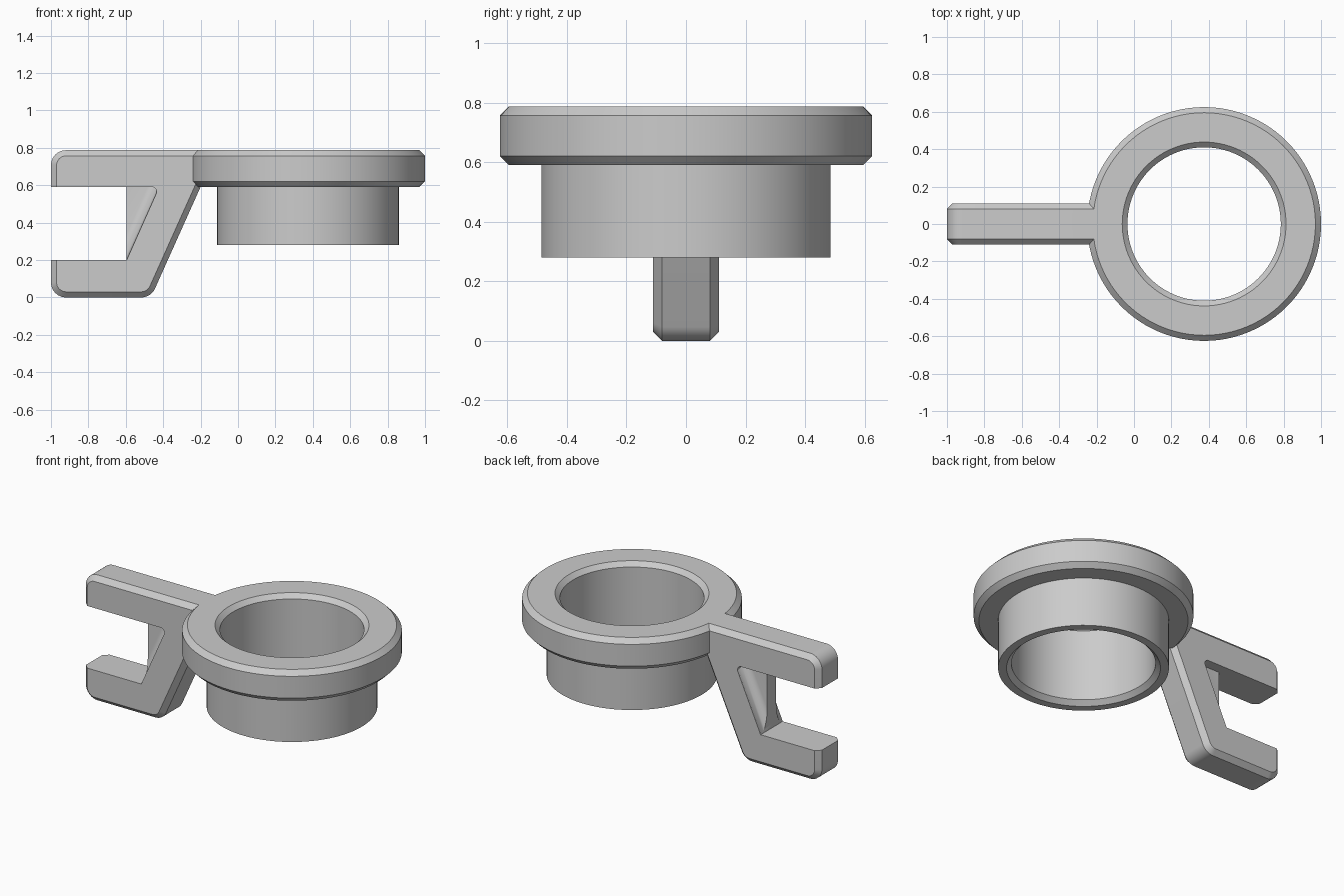
import bpy, bmesh, math
from mathutils import Vector

cube = bpy.data.objects.get("Cube")
if cube:
    bpy.data.objects.remove(cube)

grey = bpy.data.materials.new("plain light grey")
grey.use_nodes = True
grey.diffuse_color = (0.6, 0.6, 0.6, 1)
grey.node_tree.nodes["Principled BSDF"].inputs["Base Color"].default_value = (0.6, 0.6, 0.6, 1)


def make_object(name, bm):
    bmesh.ops.recalc_face_normals(bm, faces=bm.faces)
    mesh = bpy.data.meshes.new(name)
    bm.to_mesh(mesh)
    bm.free()
    mesh.materials.append(grey)
    obj = bpy.data.objects.new(name, mesh)
    bpy.context.collection.objects.link(obj)
    return obj


def rounded(corners, steps=8):
    """Outline from (x, z, radius) corners, with arcs at the rounded ones."""
    out = []
    for i, (x, z, r) in enumerate(corners):
        p = Vector((x, z))
        if r == 0:
            out.append(p)
            continue
        a = (Vector(corners[i - 1][:2]) - p).normalized()
        b = (Vector(corners[(i + 1) % len(corners)][:2]) - p).normalized()
        half = a.angle(b) / 2
        centre = p + (a + b).normalized() * r / math.sin(half)
        start = p + a * r / math.tan(half) - centre
        end = p + b * r / math.tan(half) - centre
        for k in range(steps + 1):
            out.append(centre + start.lerp(end, k / steps).normalized() * r)
    return out


def slab(outline, half_width, chamfer=0):
    """Extrude an x-z outline along y, optionally chamfering its rims."""
    bm = bmesh.new()
    face = bm.faces.new([bm.verts.new((p.x, -half_width, p.y)) for p in outline])
    new = bmesh.ops.extrude_face_region(bm, geom=[face])["geom"]
    verts = [g for g in new if isinstance(g, bmesh.types.BMVert)]
    bmesh.ops.translate(bm, verts=verts, vec=(0, 2 * half_width, 0))
    if chamfer:
        rims = [e for e in bm.edges if abs(e.verts[0].co.y - e.verts[1].co.y) < 1e-6]
        bmesh.ops.bevel(bm, geom=rims, offset=chamfer, segments=1, affect='EDGES')
    # Restore the outer face left behind by the extrusion, if it is open
    open_edges = [e for e in bm.edges if e.is_boundary]
    if open_edges:
        bmesh.ops.holes_fill(bm, edges=open_edges)
    return bm


def boolean(target, tool, operation):
    mod = target.modifiers.new(operation.title(), 'BOOLEAN')
    mod.operation = operation
    mod.solver = 'EXACT'
    mod.object = tool
    bpy.ops.object.select_all(action='DESELECT')
    bpy.context.view_layer.objects.active = target
    target.select_set(True)
    bpy.ops.object.modifier_apply(modifier=mod.name)
    bpy.data.objects.remove(tool)


# Flanged bushing, turned from one closed profile
CX, SEGMENTS = 0.375, 96
profile = [(0.41, 0.76), (0.438, 0.787), (0.595, 0.787), (0.625, 0.757), (0.625, 0.62),
           (0.595, 0.59), (0.486, 0.59), (0.486, 0.28), (0.438, 0.28), (0.41, 0.308)]
bm = bmesh.new()
rings = []
for i in range(SEGMENTS):
    a = math.tau * i / SEGMENTS
    rings.append([bm.verts.new((CX + r * math.cos(a), r * math.sin(a), z)) for r, z in profile])
for i in range(SEGMENTS):
    one, two = rings[i - 1], rings[i]
    for j in range(len(profile)):
        bm.faces.new((one[j - 1], two[j - 1], two[j], one[j]))
bushing = make_object("flanged_bushing", bm)

# Hooked arm: chamfered outer body with the slot cut out
body = rounded([(-1, 0, 0.08), (-0.465, 0, 0.08), (-0.112, 0.787, 0), (-1, 0.787, 0.08)])
arm = make_object("hooked_arm", slab(body, 0.11, 0.03))
slot = rounded([(-1.1, 0.2, 0), (-0.595, 0.2, 0), (-0.421, 0.59, 0.025), (-1.1, 0.59, 0)])
cutter = make_object("slot_cutter", slab(slot, 0.3))
cutter.hide_render = True
boolean(arm, cutter, 'DIFFERENCE')

# Thin web in the slot corner, flared into the sloping wall
R, THIN = 0.062, 0.045
side = [(0.03, THIN + R)]
for k in range(9):
    a = math.pi / 2 * k / 8
    side.append((R * (math.cos(a) - 1), THIN + R * (1 - math.sin(a))))
side.append((-0.3, THIN))
section = side + [(x, -y) for x, y in reversed(side)]
bm = bmesh.new()
lower, upper = ([bm.verts.new((wall + x, y, z)) for x, y in section]
                for wall, z in ((-0.604, 0.18), (-0.417, 0.6)))
bm.faces.new(lower)
bm.faces.new(upper)
for j in range(len(section)):
    bm.faces.new((lower[j - 1], lower[j], upper[j], upper[j - 1]))
cut = bmesh.ops.bisect_plane(bm, geom=bm.verts[:] + bm.edges[:] + bm.faces[:],
                             plane_co=(-0.595, 0, 0), plane_no=(1, 0, 0), clear_inner=True)
bmesh.ops.holes_fill(bm, edges=[e for e in cut["geom_cut"] if isinstance(e, bmesh.types.BMEdge)])
web = make_object("corner_web", bm)

# Fuse the arm to the flange and shade
boolean(bushing, arm, 'UNION')
bushing.name = "bushing_with_hooked_arm"
for obj in (bushing, web):
    bpy.ops.object.select_all(action='DESELECT')
    bpy.context.view_layer.objects.active = obj
    obj.select_set(True)
    bpy.ops.object.shade_smooth_by_angle(angle=math.radians(30))
